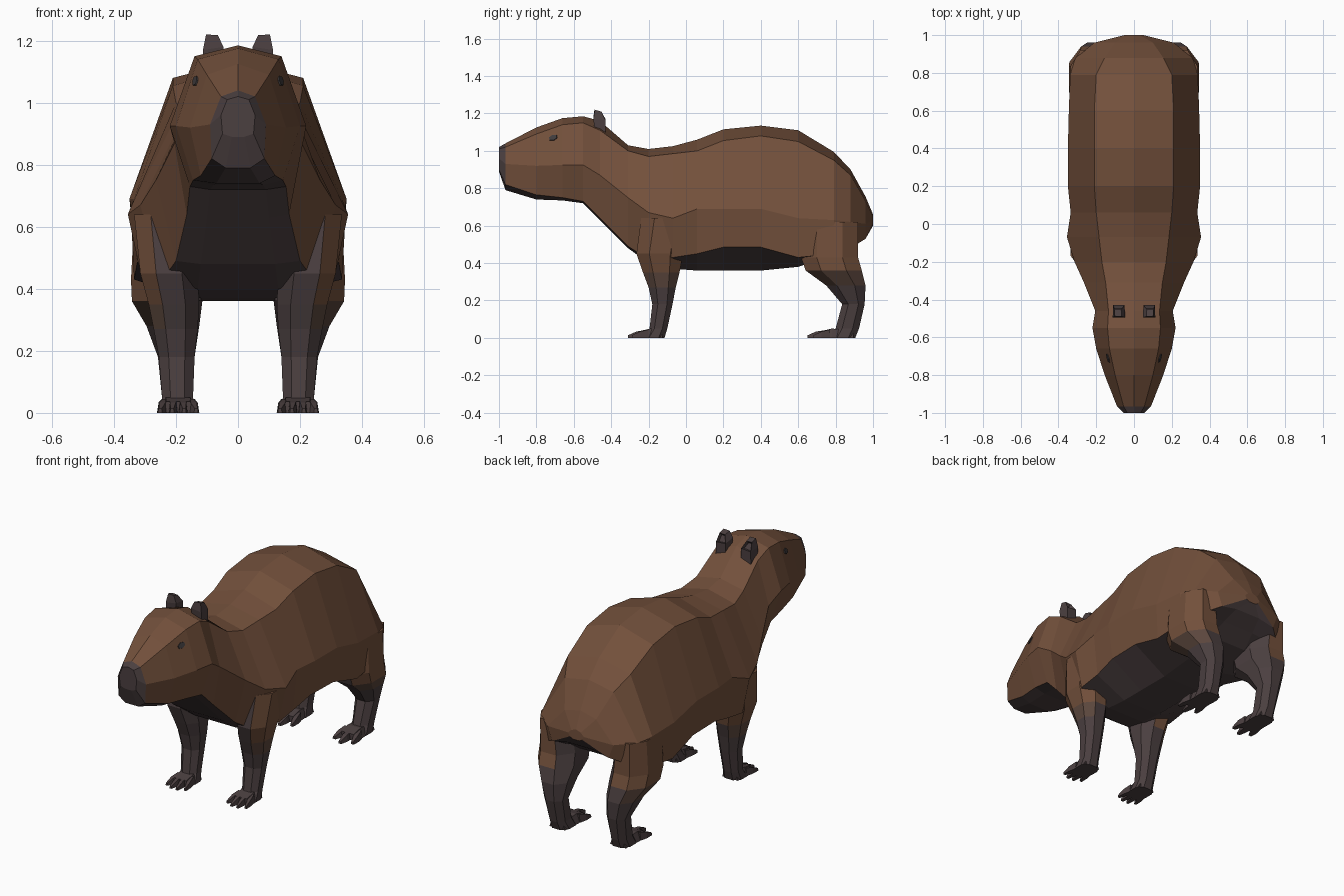
import bpy, bmesh, math
from mathutils import Vector, Matrix
from mathutils.bvhtree import BVHTree

if "Cube" in bpy.data.objects:
    bpy.data.objects.remove(bpy.data.objects["Cube"])


def material(name, rgb):
    m = bpy.data.materials.new(name)
    m.diffuse_color = (*rgb, 1)
    m.use_nodes = True
    m.node_tree.nodes["Principled BSDF"].inputs["Base Color"].default_value = m.diffuse_color
    return m


FUR = material("brown fur", (0.170, 0.080, 0.044))
SKIN = material("dark skin", (0.070, 0.050, 0.051))
DUSK = material("dusky fur", (0.105, 0.062, 0.046))
EYE = material("eye grey", (0.050, 0.045, 0.047))


def finish(bm, name, mats):
    bmesh.ops.recalc_face_normals(bm, faces=bm.faces)
    me = bpy.data.meshes.new(name)
    bm.to_mesh(me)
    bm.free()
    ob = bpy.data.objects.new(name, me)
    bpy.context.collection.objects.link(ob)
    for m in mats:
        me.materials.append(m)
    return ob


def loft(bm, rings, rule=lambda i, j: 0):
    """Skin a list of point rings and close both ends."""
    vs = [[bm.verts.new(p) for p in r] for r in rings]
    n = len(vs[0])
    for i in range(len(vs) - 1):
        for j in range(n):
            k = (j + 1) % n
            f = bm.faces.new((vs[i][j], vs[i][k], vs[i + 1][k], vs[i + 1][j]))
            f.material_index = rule(i, j)
    bm.faces.new(vs[0]).material_index = rule(0, 0)
    bm.faces.new(vs[-1]).material_index = rule(len(vs) - 2, 0)


# Body cross-sections: y, ridge z, then (x, z) of upper edge, widest edge,
# lower edge and belly edge
HEAD = [
    (-1.00, 1.02, .035, 1.01, .055, .96, .050, .90, .02, .89),
    (-.965, 1.04, .055, 1.02, .090, .93, .085, .82, .04, .79),
    (-.80, 1.125, .10, 1.09, .155, .92, .120, .765, .07, .74),
    (-.66, 1.175, .13, 1.14, .200, .925, .145, .75, .08, .735),
    (-.55, 1.185, .14, 1.15, .220, .925, .155, .73, .09, .72),
]
TORSO = [
    (-.46, 1.16, .135, 1.11, .205, .87, .165, .64, .10, .63),
    (-.31, 1.03, .150, 1.00, .265, .75, .200, .49, .12, .48),
    (-.20, 1.01, .170, .97, .315, .67, .250, .42, .13, .40),
    (-.07, 1.025, .185, .985, .355, .64, .310, .43, .12, .37),
    (.06, 1.06, .20, 1.00, .335, .69, .310, .45, .12, .36),
    (.20, 1.115, .21, 1.055, .350, .69, .320, .485, .12, .36),
    (.40, 1.135, .21, 1.08, .350, .69, .325, .485, .12, .36),
    (.60, 1.11, .21, 1.05, .345, .64, .335, .43, .12, .38),
    (.79, .995, .20, .95, .338, .63, .325, .45, .12, .44),
    (.88, .90, .155, .87, .310, .62, .280, .48, .10, .50),
    (.96, .755, .10, .73, .210, .61, .180, .53, .08, .55),
    (1.0, .66, .03, .65, .050, .63, .040, .61, .02, .60),
]


def body_ring(s):
    y, top = s[:2]
    half = [(s[i], s[i + 1]) for i in (2, 4, 6, 8)]
    return ([(0, y, top)] + [(x, y, z) for x, z in half]
            + [(-x, y, z) for x, z in reversed(half)])


# Body: dark muzzle, throat and belly, brown elsewhere
bm = bmesh.new()
loft(bm, [body_ring(s) for s in HEAD + TORSO],
     lambda i, j: 1 if i == 0 or 3 <= j <= 5 else 0)
bmesh.ops.recalc_face_normals(bm, faces=bm.faces)
tree = BVHTree.FromBMesh(bm)
finish(bm, "body", [FUR, SKIN])

# Leg rings: z, x inner, x outer, y front, y back
FRONT = [(.64, .14, .335, -.24, .02), (.45, .13, .315, -.265, -.015),
         (.35, .125, .288, -.23, -.035), (.27, .13, .272, -.20, -.055),
         (.18, .14, .255, -.18, -.072), (.05, .145, .245, -.195, -.10),
         (0, .135, .25, -.23, -.115)]
HIND = [(.62, .15, .335, .62, .92), (.43, .12, .345, .615, .92),
        (.36, .115, .342, .64, .94), (.28, .125, .295, .75, .96),
        (.18, .14, .258, .835, .955), (.05, .145, .245, .80, .925),
        (0, .135, .25, .77, .905)]


def leg_ring(s, side):
    z, x0, x1, y0, y1 = s
    cx, cy, hx, hy = (x0 + x1) / 2, (y0 + y1) / 2, (x1 - x0) / 2, (y1 - y0) / 2
    oct8 = [(1, -.45), (1, .45), (.45, 1), (-.45, 1),
            (-1, .45), (-1, -.45), (-.45, -1), (.45, -1)]
    return [(side * (cx + a * hx), cy + b * hy, z) for a, b in oct8]


def leg_rule(i, j):
    # outer faces are furry, fading to bare skin lower down
    if j in (0, 1, 7) or (j == 2 and i < 2):
        return 0 if i < 2 else 2 if i == 2 else 1
    return 1


def wedge(bm, pts):
    """Tapered bar from rings (x centre, y, half width, top z)."""
    loft(bm, [[(x - w, y, 0), (x + w, y, 0), (x + w * .7, y, h),
               (x - w * .7, y, h)] for x, y, w, h in pts], lambda i, j: 1)


# Legs with splayed toes
for label, rings, toes in (("front", FRONT, 4), ("hind", HIND, 3)):
    for side, sname in ((1, "left"), (-1, "right")):
        bm = bmesh.new()
        loft(bm, [leg_ring(r, side) for r in rings], leg_rule)
        heel = rings[-1][4]
        tip = -.32 if label == "front" else .65
        cx = .193 * side
        wedge(bm, [(cx, heel - .01, .05, .04), (cx, tip + .13, .057, .05),
                   (cx, tip + .07, .055, .036)])
        for t in range(toes):
            u = t / (toes - 1) * 2 - 1
            end = tip + .03 * abs(u)
            w = .055 / toes
            wedge(bm, [(cx + u * .040, tip + .12, w, .045),
                       (cx + u * .050, end + .045, w, .034),
                       (cx + u * .058, end, w * .5, .014)])
        finish(bm, f"{label}_leg_{sname}", [FUR, SKIN, DUSK])

# Ears: small tapered cups, hollowed at the back
for side, sname in ((1, "left"), (-1, "right")):
    bm = bmesh.new()
    loft(bm, [[(side * x, y, z) for x, y, z in ring] for ring in (
        [(.05, -.49, 1.13), (.112, -.49, 1.12), (.112, -.43, 1.09), (.05, -.43, 1.10)],
        [(.047, -.495, 1.18), (.113, -.495, 1.17), (.11, -.43, 1.165), (.05, -.43, 1.17)],
        [(.065, -.49, 1.218), (.103, -.488, 1.22), (.103, -.452, 1.21), (.068, -.452, 1.208)])])
    bmesh.ops.recalc_face_normals(bm, faces=bm.faces)
    back = max(bm.faces, key=lambda f: f.normal.y + f.calc_center_median().z * 3
               if f.normal.y > .5 else -9)
    bmesh.ops.inset_individual(bm, faces=[back], thickness=.008, depth=-.018)
    finish(bm, f"ear_{sname}", [SKIN])

# Eyes: thin plates laid on the cheeks
for side, sname in ((1, "left"), (-1, "right")):
    hit, nrm, _, _ = tree.ray_cast(Vector((side, -.71, 1.07)), Vector((-side, 0, 0)))
    across = Vector((0, 1, .2)).cross(nrm).normalized()
    along = nrm.cross(across)
    rot = Matrix((along, across, nrm)).transposed().to_4x4()
    bm = bmesh.new()
    bmesh.ops.create_cone(bm, cap_ends=True, segments=6, radius1=.027, radius2=.024,
                          depth=.009, matrix=Matrix.Translation(hit) @ rot
                          @ Matrix.Diagonal((1, .65, 1, 1)))
    finish(bm, f"eye_{sname}", [EYE])
